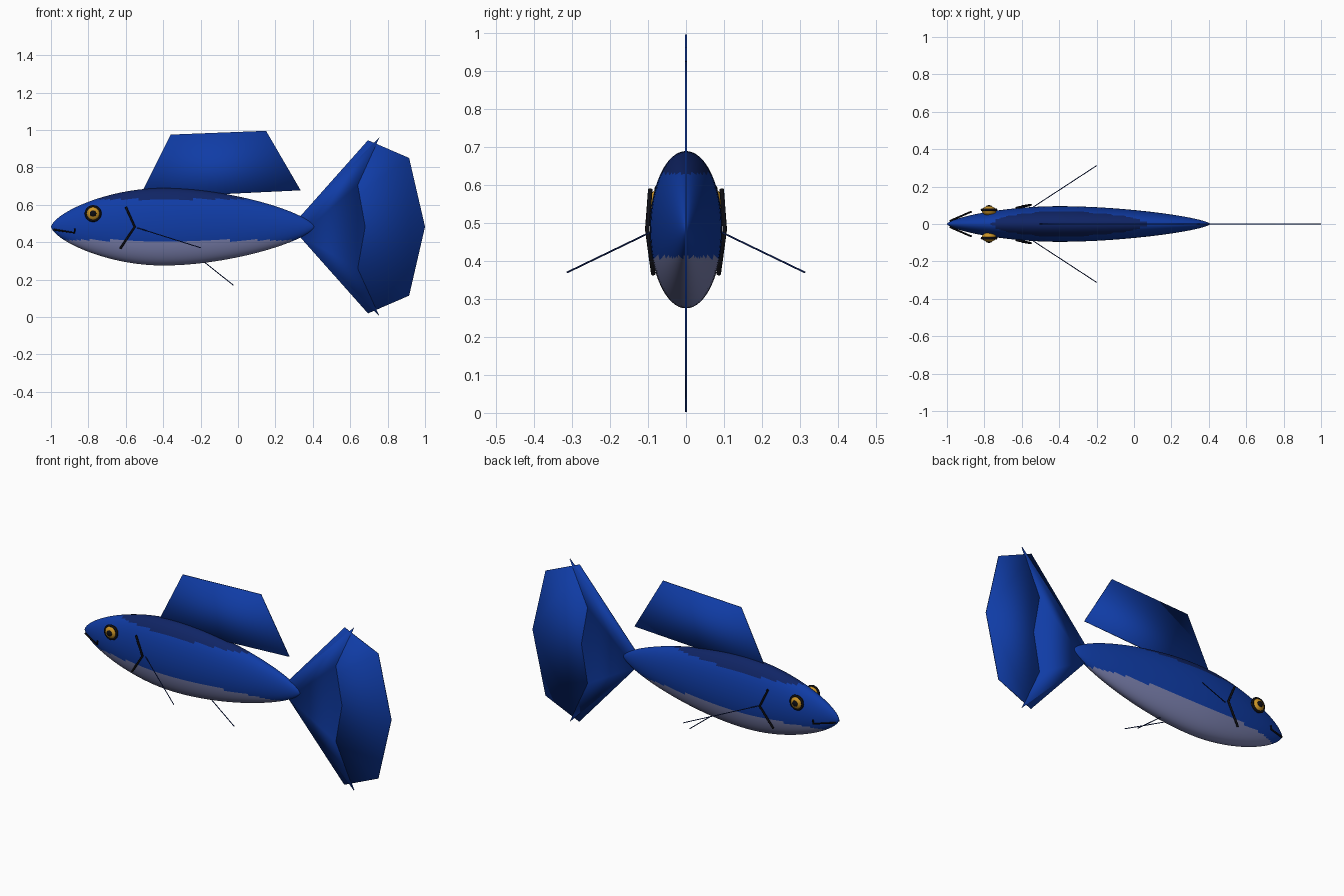
import bpy, bmesh, math
from mathutils import Vector, Matrix
from mathutils.geometry import interpolate_bezier

cube = bpy.data.objects.get("Cube")
if cube:
    bpy.data.objects.remove(cube, do_unlink=True)


def material(name, rgb, rough=0.6):
    m = bpy.data.materials.new(name)
    m.use_nodes = True
    m.diffuse_color = (*rgb, 1)
    shader = m.node_tree.nodes["Principled BSDF"]
    shader.inputs["Base Color"].default_value = (*rgb, 1)
    shader.inputs["Roughness"].default_value = rough
    return m


BLUE = material("royal blue", (0.005, 0.045, 0.38))
NAVY = material("dark navy", (0.005, 0.018, 0.13))
BELLY = material("pale belly", (0.2, 0.22, 0.43))
GOLD = material("gold iris", (0.6, 0.3, 0.02))
BLACK = material("black", (0.004, 0.004, 0.006))

MID_Z = 0.482
FLATNESS = 0.46


def add_object(name, bm, mats, smooth=True):
    bmesh.ops.recalc_face_normals(bm, faces=bm.faces)
    mesh = bpy.data.meshes.new(name)
    bm.to_mesh(mesh)
    bm.free()
    for m in mats:
        mesh.materials.append(m)
    for p in mesh.polygons:
        p.use_smooth = smooth
    obj = bpy.data.objects.new(name, mesh)
    bpy.context.collection.objects.link(obj)
    return obj


def build_body():
    """Oval loft along x, coloured in bands by height."""
    def arc(*pts):
        return interpolate_bezier(*[Vector((x, r, 0)) for x, r in pts], 28)
    profile = arc((-1, 0), (-0.98, 0.075), (-0.7, 0.207), (-0.4, 0.207))
    profile += arc((-0.4, 0.207), (-0.05, 0.207), (0.37, 0.08), (0.41, 0))[1:]
    sides = 64
    bm = bmesh.new()
    rings = []
    for p in profile[1:-1]:
        angles = [math.tau * i / sides for i in range(sides)]
        rings.append([bm.verts.new((p.x, FLATNESS * p.y * math.sin(a),
                                    MID_Z + p.y * math.cos(a))) for a in angles])
    for a, b in zip(rings, rings[1:]):
        for i in range(sides):
            j = (i + 1) % sides
            bm.faces.new((a[i], a[j], b[j], b[i]))
    for end, ring in ((profile[0], rings[0]), (profile[-1], rings[-1])):
        tip = bm.verts.new((end.x, 0, MID_Z))
        for i in range(sides):
            bm.faces.new((tip, ring[i], ring[(i + 1) % sides]))
    for f in bm.faces:
        z = f.calc_center_median().z
        f.material_index = 1 if z > 0.63 else 2 if z < 0.41 else 0
    add_object("body", bm, [BLUE, NAVY, BELLY])


def fin(name, outline, thickness):
    """Thin upright plate from an x-z outline, softly shaded."""
    bm = bmesh.new()
    face = bm.faces.new([bm.verts.new((x, -thickness / 2, z)) for x, z in outline])
    grown = bmesh.ops.extrude_face_region(bm, geom=[face])["geom"]
    moved = [v for v in grown if isinstance(v, bmesh.types.BMVert)]
    bmesh.ops.translate(bm, verts=moved, vec=(0, thickness, 0))
    add_object(name, bm, [BLUE])


def mirrored(half):
    """Complete an upper outline by reflecting it about the body axis."""
    lower = [(x, 2 * MID_Z - z) for x, z in reversed(half) if z != MID_Z]
    return half + lower


def stroke(name, points, radius, mat):
    """Round line through the points."""
    curve = bpy.data.curves.new(name, "CURVE")
    curve.dimensions = "3D"
    curve.bevel_depth = radius
    curve.bevel_resolution = 2
    curve.use_fill_caps = True
    spline = curve.splines.new("POLY")
    spline.points.add(len(points) - 1)
    for target, p in zip(spline.points, points):
        target.co = (*p, 1)
    curve.materials.append(mat)
    bpy.context.collection.objects.link(bpy.data.objects.new(name, curve))


def ball(name, centre, scale, mat):
    bm = bmesh.new()
    bmesh.ops.create_uvsphere(bm, u_segments=24, v_segments=16, radius=1)
    bmesh.ops.transform(bm, verts=bm.verts,
                        matrix=Matrix.Translation(centre) @ Matrix.Diagonal((*scale, 1)))
    add_object(name, bm, [mat])


build_body()

# Upright fins
fin("dorsal_fin", [(-0.53, 0.635), (-0.36, 0.975), (0.15, 0.995), (0.335, 0.677)], 0.005)
fin("tail_fan", mirrored([(0.33, 0.535), (0.695, 0.945), (0.915, 0.85), (1.0, MID_Z)]), 0.005)
fin("tail_fork", mirrored([(0.33, 0.53), (0.757, 0.962), (0.64, 0.705), (0.68, MID_Z)]), 0.006)

# Slender lower fin
stroke("ventral_fin", [(-0.22, 0, 0.325), (-0.025, 0, 0.17)], 0.0025, NAVY)

# Paired parts
for side, s in (("left", 1), ("right", -1)):
    stroke(side + "_pectoral_fin", [(-0.54, s * 0.09, 0.477), (-0.2, s * 0.312, 0.37)],
           0.0025, NAVY)
    stroke(side + "_gill", [(-0.6, s * 0.094, 0.588), (-0.552, s * 0.102, 0.482),
                            (-0.63, s * 0.086, 0.365)], 0.006, BLACK)
    stroke(side + "_mouth", [(-0.985, s * 0.016, 0.467), (-0.875, s * 0.064, 0.45),
                             (-0.872, s * 0.064, 0.472)], 0.005, BLACK)
    ball(side + "_iris", (-0.775, s * 0.07, 0.553), (0.038, 0.026, 0.038), GOLD)
    ball(side + "_pupil", (-0.775, s * 0.09, 0.553), (0.018, 0.011, 0.018), BLACK)
    rim = [(-0.775 + 0.038 * math.cos(math.tau * i / 32), s * 0.076,
            0.553 + 0.038 * math.sin(math.tau * i / 32)) for i in range(33)]
    stroke(side + "_eye_rim", rim, 0.007, BLACK)
